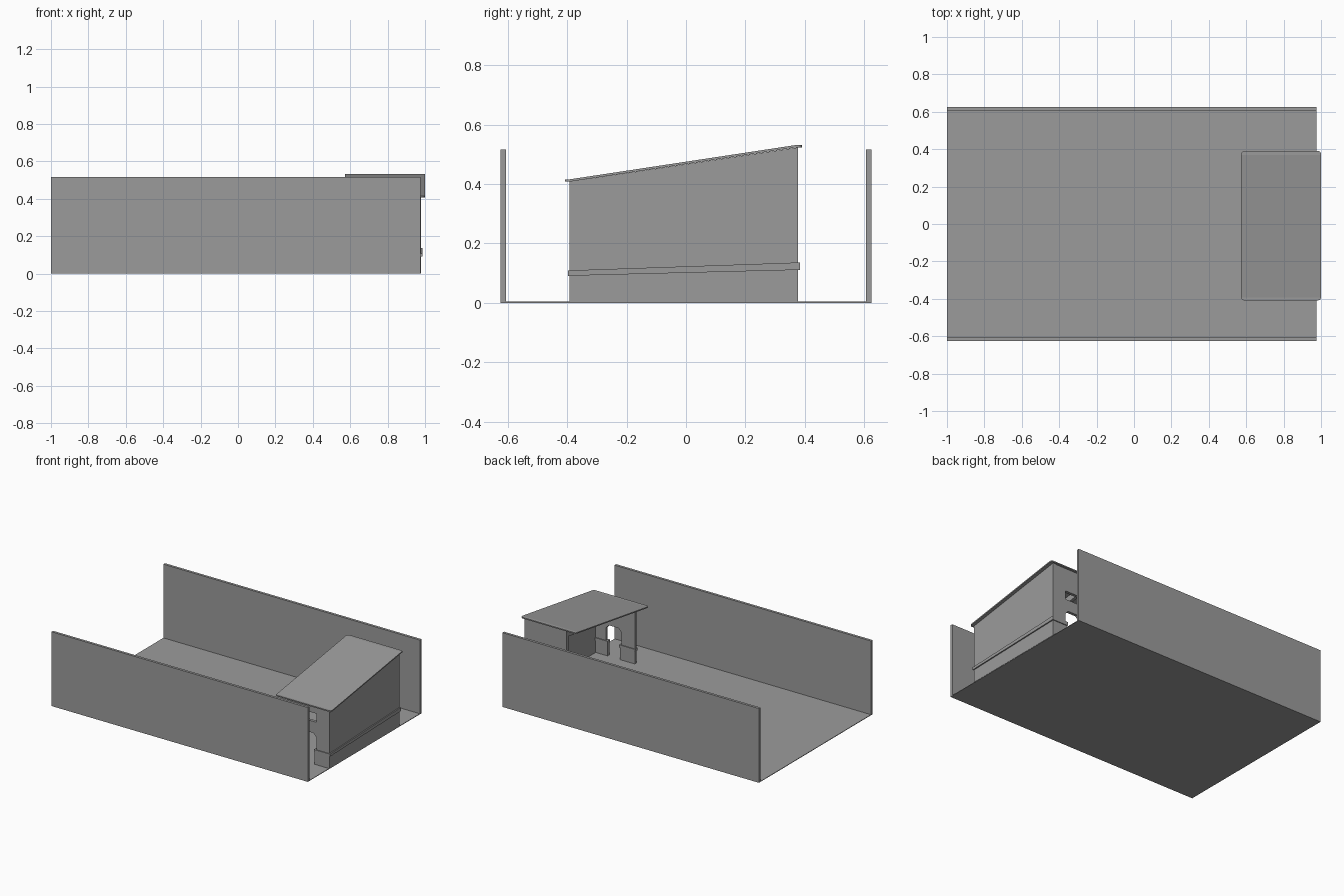
import bpy
import bmesh

default_cube = bpy.data.objects.get("Cube")
if default_cube:
    bpy.data.objects.remove(default_cube, do_unlink=True)

grey = bpy.data.materials.new("plain_grey")
grey.use_nodes = True
GREY = (0.33, 0.33, 0.33, 1)
grey.diffuse_color = GREY
grey.node_tree.nodes["Principled BSDF"].inputs["Base Color"].default_value = GREY


def prism(name, profile, axis, start, end, corner=0):
    """Extrude a profile along x (points y, z) or along y (points x, z)."""
    bm = bmesh.new()

    def place(a, b, t):
        return (t, a, b) if axis == "x" else (a, t, b)

    face = bm.faces.new([bm.verts.new(place(a, b, start)) for a, b in profile])
    moved = bmesh.ops.extrude_face_region(bm, geom=[face])["geom"]
    step = place(0, 0, end - start)
    bmesh.ops.translate(bm, vec=step, verts=[g for g in moved if isinstance(g, bmesh.types.BMVert)])
    if corner:
        upright = [e for e in bm.edges
                   if (e.verts[0].co.xy - e.verts[1].co.xy).length < 1e-5]
        bmesh.ops.bevel(bm, geom=upright, offset=corner, segments=3,
                        profile=0.5, affect="EDGES")
    bmesh.ops.recalc_face_normals(bm, faces=bm.faces)
    mesh = bpy.data.meshes.new(name)
    bm.to_mesh(mesh)
    bm.free()
    mesh.materials.append(grey)
    obj = bpy.data.objects.new(name, mesh)
    bpy.context.collection.objects.link(obj)
    return obj


def box(name, x0, x1, y0, y1, z0, z1):
    return prism(name, [(x0, z0), (x1, z0), (x1, z1), (x0, z1)], "y", y0, y1)


# Main dimensions
LEFT_END, RIGHT_END = -1.0, 0.976
OUTER, WALL = 0.625, 0.018
WALL_TOP = 0.517
FRONT_Y, BACK_Y = -0.392, 0.378
OPEN_X, THICK = 0.655, 0.02
BASE = 0.002


def roof_z(y):
    """Height of the underside of the sloping roof."""
    return 0.408 + (y - FRONT_Y) * 0.15


# Ground slab and the two long boundary walls
box("ground_slab", LEFT_END, RIGHT_END, -OUTER, OUTER, 0, 0.004)
box("front_boundary_wall", LEFT_END, RIGHT_END, -OUTER, -OUTER + WALL, 0, WALL_TOP)
box("back_boundary_wall", LEFT_END, RIGHT_END, OUTER - WALL, OUTER, 0, WALL_TOP)

# Long closed wall of the shelter
prism("shelter_long_wall",
      [(FRONT_Y, BASE), (BACK_Y, BASE), (BACK_Y, roof_z(BACK_Y)), (FRONT_Y, roof_z(FRONT_Y))],
      "x", RIGHT_END - THICK, RIGHT_END + 0.002)

# Header over the open side
prism("shelter_header",
      [(FRONT_Y, roof_z(FRONT_Y) - 0.045), (BACK_Y, roof_z(BACK_Y) - 0.045),
       (BACK_Y, roof_z(BACK_Y)), (FRONT_Y, roof_z(FRONT_Y))],
      "x", OPEN_X, OPEN_X + THICK)

# End walls with a chamfered doorway and a window above a rail
for label, y0, y1, band_low, band_high in (
        ("front", FRONT_Y, FRONT_Y + THICK, 0.091, 0.109),
        ("back", BACK_Y - THICK, BACK_Y, 0.111, 0.136)):
    top = roof_z(y0)
    outline = [(OPEN_X, BASE), (0.77, BASE), (0.77, band_high), (0.757, band_high),
               (0.757, 0.195), (0.78, 0.22), (0.855, 0.22), (0.878, 0.195),
               (0.878, band_high), (0.865, band_high), (0.865, BASE),
               (RIGHT_END, BASE), (RIGHT_END, top), (OPEN_X, top)]
    wall = prism(label + "_end_wall", outline, "y", y0, y1)
    cutter = box(label + "_window_cutter", 0.757, 0.878, y0 - 0.05, y1 + 0.05, 0.30, 0.36)
    cutter.hide_render = True
    cutter.hide_viewport = True
    cutter.display_type = "WIRE"
    cut = wall.modifiers.new("window", "BOOLEAN")
    cut.operation = "DIFFERENCE"
    cut.solver = "EXACT"
    cut.object = cutter
    # Raised band around both posts
    for post, x0, x1 in (("open", OPEN_X - 0.004, 0.772), ("closed", 0.863, RIGHT_END + 0.01)):
        box(f"{label}_{post}_post_band", x0, x1, y0 - 0.006, y1 + 0.006, band_low, band_high)

# Sloping band along the long wall
prism("long_wall_band",
      [(FRONT_Y - 0.006, 0.091), (BACK_Y + 0.006, 0.111),
       (BACK_Y + 0.006, 0.136), (FRONT_Y - 0.006, 0.109)],
      "x", RIGHT_END - 0.005, RIGHT_END + 0.01)

# Roof plate with flat lips and rounded corners
low, high, plate = roof_z(FRONT_Y), roof_z(BACK_Y), 0.008
prism("shelter_roof",
      [(-0.408, low), (FRONT_Y, low), (BACK_Y - 0.008, high), (0.39, high),
       (0.39, high + plate), (BACK_Y - 0.008, high + plate),
       (FRONT_Y, low + plate), (-0.408, low + plate)],
      "x", 0.573, 1.0, corner=0.015)
